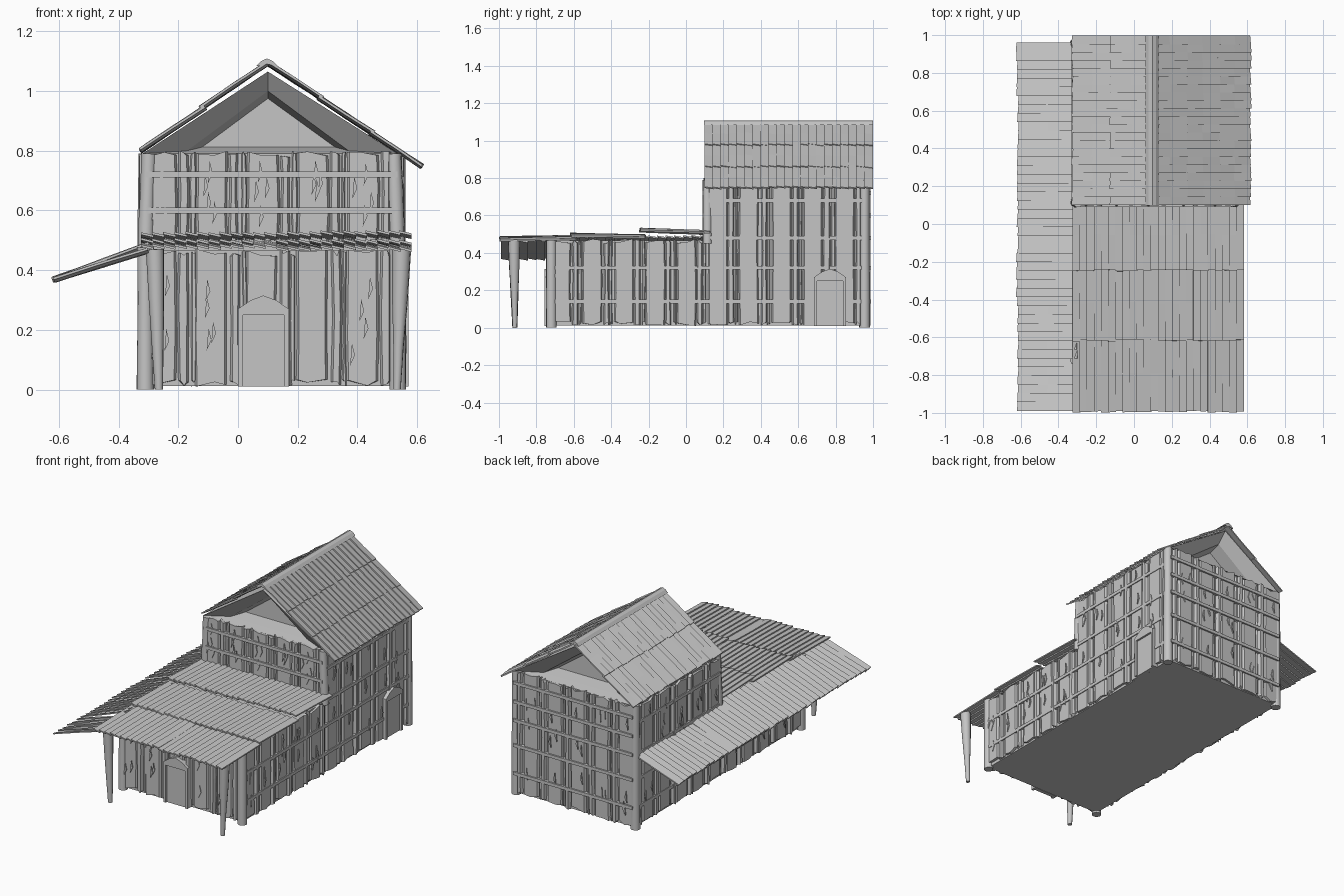
import bpy, bmesh, math, random
from mathutils import Vector as V

random.seed(4)
cube = bpy.data.objects.get("Cube")
if cube:
    bpy.data.objects.remove(cube)

grey = bpy.data.materials.new("weathered_grey")
grey.use_nodes = True
grey.diffuse_color = (0.56, 0.56, 0.56, 1)
bsdf = grey.node_tree.nodes["Principled BSDF"]
bsdf.inputs["Base Color"].default_value = grey.diffuse_color
bsdf.inputs["Roughness"].default_value = 0.9


def jit(a):
    return random.uniform(-a, a)


def finish(name, bm):
    bmesh.ops.recalc_face_normals(bm, faces=bm.faces)
    mesh = bpy.data.meshes.new(name)
    bm.to_mesh(mesh)
    bm.free()
    mesh.materials.append(grey)
    ob = bpy.data.objects.new(name, mesh)
    bpy.context.collection.objects.link(ob)
    return ob


def loft(bm, rings):
    """Join rings of points into a closed, capped skin."""
    loops = [[bm.verts.new(p) for p in ring] for ring in rings]
    n = len(loops[0])
    for a, b in zip(loops, loops[1:]):
        for i in range(n):
            j = (i + 1) % n
            bm.faces.new((a[i], a[j], b[j], b[i]))
    bm.faces.new(loops[0])
    bm.faces.new(loops[-1])


class Plane:
    """Upright wall plane: u along the wall, z up, d outward."""
    def __init__(self, origin, along, outward):
        self.o, self.u, self.n = V(origin), V(along), V(outward)

    def at(self, u, z, d):
        return self.o + self.u * u + V((0, 0, z)) + self.n * d

    def prism(self, bm, outline, d0, d1):
        loft(bm, [[self.at(u, z, d) for u, z in outline] for d in (d0, d1)])


def rect(u0, u1, z0, z1):
    return [(u0, z0), (u1, z0), (u1, z1), (u0, z1)]


def box(name, x0, x1, y0, y1, z0, z1):
    bm = bmesh.new()
    Plane((0, y0, 0), (1, 0, 0), (0, 1, 0)).prism(bm, rect(x0, x1, z0, z1), 0, y1 - y0)
    finish(name, bm)


def board(bm, plane, a, b, z0, z1, depth):
    """One upright board with ragged ends and worn, sloping long edges."""
    m = a + (b - a) * random.uniform(0.3, 0.7)
    low, top, mid = z0 + 0.012, z1 - 0.012, (z0 + z1) / 2 + jit(0.06)
    outline = [(a, low + jit(0.012)), (m, low + jit(0.012)), (b, low + jit(0.012)),
               (b + jit(0.006), mid), (b, top + jit(0.012)), (m, top + jit(0.012)),
               (a, top + jit(0.012)), (a + jit(0.006), mid)]
    wear = min(0.007, (b - a) * 0.25)
    face = [(u + wear * ((u < m) - (u > m)), z) for u, z in outline]
    loft(bm, [[plane.at(u, z, d) for u, z in ring]
              for ring, d in ((outline, -0.004), (outline, 0.004), (face, depth))])


def plank_wall(name, plane, length, z0, z1, battens, batten_depth):
    """Ragged boards with splinters, crossed by thin battens."""
    bm = bmesh.new()
    pairs = round(length / 0.17)
    step = length / pairs
    for i in range(pairs):
        for start, width, depth in ((0, 0.62, 0.015), (0.66, 0.2, 0.02), (0.89, 0.09, 0.01)):
            a = (i + start) * step + jit(0.004)
            b = a + width * step
            board(bm, plane, a, b, z0, z1, depth + jit(0.002))
            # Splinters lifting off the wide boards
            for k in range(4 if width > 0.5 else 0):
                u = random.uniform(a + 0.01, b - 0.025)
                z = random.uniform(z0 + 0.06, z1 - 0.1)
                plane.prism(bm, [(u, z), (u + 0.016, z + 0.035), (u + 0.006, z + 0.075)],
                            0.008, depth + 0.006)
    for z in battens:
        plane.prism(bm, rect(0, length, z - 0.01, z + 0.01), 0, batten_depth)
    finish(name, bm)


def doorway(name, plane, u):
    """Arched frame around a recessed door leaf, starting at u."""
    bm = bmesh.new()
    w, t = 0.17, 0.016
    arch = [(u + w * f, 0.27 + 0.045 * h) for f, h in ((0, 0), (0.25, 0.65), (0.5, 1), (0.75, 0.65), (1, 0))]
    plane.prism(bm, [(u, 0.01)] + arch + [(u + w, 0.01), (u + w - t, 0.01), (u + w - t, 0.25),
                                          (u + t, 0.25), (u + t, 0.01)], 0, 0.036)
    plane.prism(bm, rect(u + t, u + w - t, 0.01, 0.25), 0, 0.024)
    finish(name, bm)


def sheet(name, start, slope, across, pitch, step=0.005):
    """Lapped roof boards running along slope, each tilted over the next."""
    start, slope, across = V(start), V(slope), V(across)
    up = slope.cross(across).normalized()
    if up.z < 0:
        up.negate()
    count = max(1, round(across.length / pitch))
    bm = bmesh.new()
    for i in range(count):
        rings = []
        for t in (0, 0.5, 1):
            lift = jit(0.002)
            p = start + slope * t + slope.normalized() * jit(0.004) + across * (i / count)
            q = p + across * (1.12 / count)
            p, q = p + up * (lift + step), q + up * (lift - step)
            rings.append([p, q, q - up * 0.008, p - up * 0.008])
        loft(bm, rings)
    finish(name, bm)


def pole(name, base, top, r0, r1, sides=10):
    """Rough tapered log."""
    base, top = V(base), V(top)
    axis = (top - base).normalized()
    side = axis.orthogonal().normalized()
    other = axis.cross(side)
    bm = bmesh.new()
    rings = []
    for t in (0, 0.3, 0.65, 1):
        r = r0 + (r1 - r0) * t + jit(0.002)
        mid = base.lerp(top, t)
        rings.append([mid + (side * math.cos(k * math.tau / sides)
                             + other * math.sin(k * math.tau / sides)) * r for k in range(sides)])
    loft(bm, rings)
    ob = finish(name, bm)
    ob.data.shade_smooth()
    ob.data.set_sharp_from_angle(angle=math.radians(40))


# Solid cores of the low front hall and the tall rear house
X0, X1, YF, YM, YB = -0.31, 0.535, -0.72, 0.115, 0.965
box("front_hall_core", X0, X1, YF, YM, 0.012, 0.465)
box("rear_house_core", X0, X1, YM, YB, 0.012, 0.79)

# Plank walls
front = Plane((X0, YF, 0), (1, 0, 0), (0, -1, 0))
upper = Plane((X0, YM, 0), (1, 0, 0), (0, -1, 0))
back = Plane((X0, YB, 0), (1, 0, 0), (0, 1, 0))
WIDE = X1 - X0
plank_wall("front_wall", front, WIDE, 0.01, 0.47, [], 0)
plank_wall("upper_front_wall", upper, WIDE, 0.48, 0.8, [0.6, 0.72], 0.026)
plank_wall("back_wall", back, WIDE, 0.01, 0.8, [0.14, 0.32, 0.48, 0.6, 0.72], 0.024)
for side, x, n in (("left", X1, 1), ("right", X0, -1)):
    low = Plane((x, YF, 0), (0, 1, 0), (n, 0, 0))
    tall = Plane((x, YM, 0), (0, 1, 0), (n, 0, 0))
    plank_wall(side + "_hall_wall", low, YM - YF, 0.01, 0.475, [0.14, 0.32], 0.02)
    plank_wall(side + "_house_wall", tall, YB - YM, 0.01, 0.79, [0.14, 0.32, 0.48, 0.68], 0.02)
    # Corner posts
    pole(side + "_front_post", (x, YF, 0), (x, YF, 0.475), 0.029, 0.027)
    pole(side + "_middle_post", (x, YM, 0.45), (x - n * 0.012, YM, 0.79), 0.027, 0.025)
    pole(side + "_back_post", (x, YB - 0.01, 0), (x, YB - 0.01, 0.79), 0.029, 0.025)

# Porch posts, narrow at the foot
pole("right_porch_post", (-0.265, -0.915, 0), (-0.278, -0.92, 0.47), 0.013, 0.032)
pole("left_porch_post", (0.533, -0.915, 0), (0.548, -0.92, 0.47), 0.013, 0.032)

# Doors
doorway("front_door", front, 0.0 - X0)
doorway("side_door", Plane((X1, 0, 0), (0, 1, 0), (1, 0, 0)), 0.685)

# Attic with stepped, recessed gables at both ends
outer = [(-0.32, 0.79), (0.1, 1.065), (0.535, 0.79)]
inner = [(-0.17, 0.8), (0.1, 1.0), (0.37, 0.8)]
panel = [(-0.12, 0.812), (0.1, 0.975), (0.325, 0.812)]
bm = bmesh.new()
stations = [(panel, 0.25), (inner, 0.17), (outer, 0.108), (outer, 0.972), (inner, 0.91), (panel, 0.83)]
loft(bm, [[(x, y, z) for x, z in ring] for ring, y in stations])
finish("attic", bm)

# Gabled roof in overlapping courses, upper courses on top
ridge = V((0.1, 0, 1.09))
for side, eave, courses in (("left", V((0.618, 0, 0.752)), 3), ("right", V((-0.328, 0, 0.803)), 2)):
    run = eave - ridge
    for c in range(courses):
        lift = V((0, 0, 0.008 * (courses - 1 - c) / (courses - 1)))
        reach = run * (1.06 if c < courses - 1 else 1) / courses
        for s in range(3):
            y = 0.1 + s * 0.298
            sheet(f"{side}_roof_sheet_{c}_{s}", ridge + run * (c / courses) + lift + V((0, y, jit(0.002))),
                  reach, (0, 0.298, 0), 0.045, 0.004)

# Thin folded ridge cap
bm = bmesh.new()
cap = [(-0.036, 1.083), (-0.02, 1.1), (0, 1.109), (0.02, 1.1), (0.036, 1.083), (0, 1.09)]
loft(bm, [[(0.097 + x, y, z) for x, z in cap] for y in (0.097, 0.999)])
finish("ridge_cap", bm)

# Nearly flat hall roof in three stepped courses
for c, (y0, y1, z0, z1) in enumerate(((-0.995, -0.59, 0.478, 0.484),
                                      (-0.615, -0.22, 0.502, 0.493),
                                      (-0.245, 0.13, 0.525, 0.512))):
    for s in range(4):
        sheet(f"hall_roof_sheet_{c}_{s}", (-0.325 + s * 0.226, y0 + jit(0.004), z0 + jit(0.004)),
              (0, y1 - y0, z1 - z0), (0.224, 0, jit(0.006)), 0.038)

# Lean-to roof along the right side
for s in range(7):
    z = 0.49 - random.choice((0, 0.005, 0.02))
    sheet(f"lean_to_sheet_{s}", (-0.3, -0.99 + s * 0.278, z), (-0.318 + jit(0.003), 0, 0.372 - z),
          (0, 0.278, 0), 0.045)
